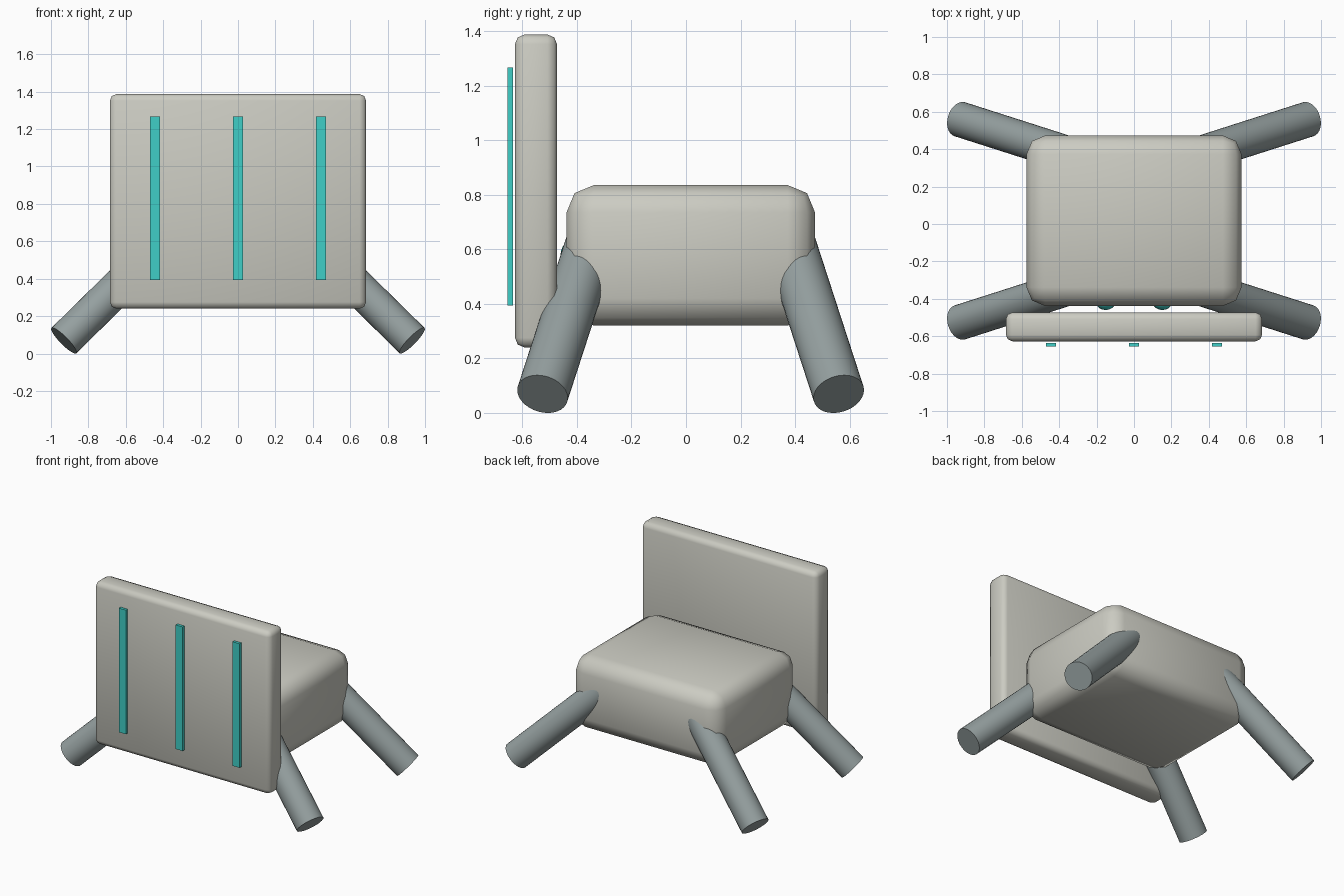
import bpy
import math
from mathutils import Vector

if "Cube" in bpy.data.objects:
    bpy.data.objects.remove(bpy.data.objects["Cube"])


def material(name, rgb):
    m = bpy.data.materials.new(name)
    m.diffuse_color = (*rgb, 1)
    m.use_nodes = True
    m.node_tree.nodes["Principled BSDF"].inputs["Base Color"].default_value = m.diffuse_color
    return m


SHELL = material("shell", (0.60, 0.60, 0.54))
METAL = material("metal", (0.30, 0.35, 0.35))
GLOW = material("teal", (0.05, 0.62, 0.57))


def finish(name, mat, smooth=True):
    o = bpy.context.object
    o.name = name
    o.data.materials.append(mat)
    if smooth:
        bpy.ops.object.shade_smooth_by_angle(angle=math.radians(50))
    return o


def box(name, lo, hi, mat, bevel=0):
    lo, hi = Vector(lo), Vector(hi)
    bpy.ops.mesh.primitive_cube_add(size=1, location=(lo + hi) / 2)
    o = bpy.context.object
    o.scale = hi - lo
    bpy.ops.object.transform_apply(location=False, rotation=False, scale=True)
    if bevel:
        b = o.modifiers.new("bevel", "BEVEL")
        b.width, b.segments = bevel, 2
        bpy.ops.object.modifier_apply(modifier="bevel")
    return finish(name, mat, bool(bevel))


def rod(name, a, b, r, mat):
    a, b = Vector(a), Vector(b)
    d = b - a
    bpy.ops.mesh.primitive_cylinder_add(
        vertices=32, radius=r, depth=d.length, location=(a + b) / 2,
        rotation=d.to_track_quat('Z', 'Y').to_euler())
    return finish(name, mat)


# rounded body and the shield plate in front of it
box("body", (-0.575, -0.438, 0.32), (0.575, 0.473, 0.835), SHELL, 0.1)
box("shield", (-0.685, -0.627, 0.24), (0.685, -0.473, 1.387), SHELL, 0.035)

# glowing shield stripes
for i, x in enumerate((-0.443, 0, 0.443)):
    box(f"stripe_{i + 1}", (x - 0.027, -0.655, 0.393),
        (x + 0.027, -0.635, 1.267), GLOW)

# four splayed legs
CY = 0.017
for sx, side in ((-1, "left"), (1, "right")):
    for sy, end in ((-1, "front"), (1, "back")):
        rod(f"{end}_{side}_leg", (sx * 0.931, CY + sy * 0.543, 0.069),
            (sx * 0.321, CY + sy * 0.348, 0.669), 0.095, METAL)
    # eye behind the shield
    bpy.ops.mesh.primitive_uv_sphere_add(
        segments=20, ring_count=12, radius=0.06,
        location=(sx * 0.152, -0.4, 0.58))
    finish(f"{side}_eye", GLOW)
